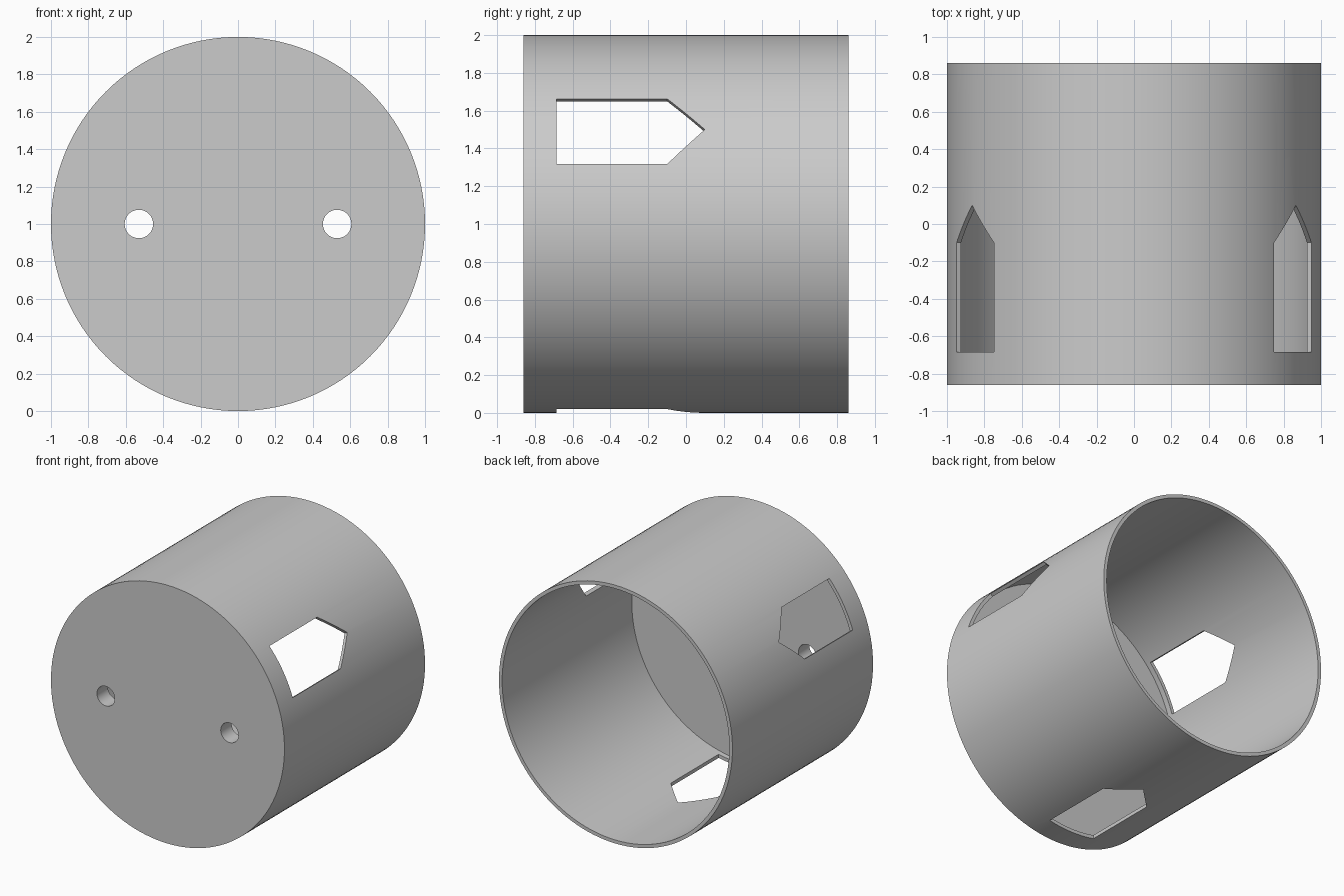
import bpy, bmesh, math
from mathutils import Matrix, Vector

RADIUS, HALF_LENGTH, WALL, PLATE = 1.0, 0.86, 0.027, 0.133
SEGMENTS = 128
AXIS_HEIGHT = RADIUS

if "Cube" in bpy.data.objects:
    bpy.data.objects.remove(bpy.data.objects["Cube"], do_unlink=True)

grey = bpy.data.materials.new("plain grey")
grey.use_nodes = True
colour = (0.6, 0.6, 0.6, 1)
grey.diffuse_color = colour
grey.node_tree.nodes["Principled BSDF"].inputs["Base Color"].default_value = colour


def to_object(bm, name):
    bmesh.ops.recalc_face_normals(bm, faces=bm.faces)
    mesh = bpy.data.meshes.new(name)
    bm.to_mesh(mesh)
    bm.free()
    mesh.materials.append(grey)
    obj = bpy.data.objects.new(name, mesh)
    bpy.context.collection.objects.link(obj)
    return obj


def rod(name, radius, y0, y1, x=0, segments=SEGMENTS):
    """Solid cylinder lying along y."""
    bm = bmesh.new()
    place = Matrix.Translation((x, (y0 + y1) / 2, AXIS_HEIGHT)) @ Matrix.Rotation(math.pi / 2, 4, "X")
    bmesh.ops.create_cone(bm, cap_ends=True, segments=segments, radius1=radius,
                          radius2=radius, depth=y1 - y0, matrix=place)
    return to_object(bm, name)


def window_cutter(angle):
    """Pointed window outline pushed out through the wall at an angle."""
    half, start, shoulder = 0.2, -0.685, -0.10
    outline = [(-half, start), (half, start), (half, shoulder),
               (0, shoulder + half), (-half, shoulder)]
    radial = Vector((math.cos(angle), 0, math.sin(angle)))
    tangent = Vector((-radial.z, 0, radial.x))
    centre = Vector((0, 0, AXIS_HEIGHT))
    bm = bmesh.new()
    verts = [bm.verts.new(centre + radial * 0.6 + tangent * t + Vector((0, y, 0)))
             for t, y in outline]
    face = bm.faces.new(verts)
    grown = bmesh.ops.extrude_face_region(bm, geom=[face])["geom"]
    bmesh.ops.translate(bm, vec=radial * 0.7,
                        verts=[v for v in grown if isinstance(v, bmesh.types.BMVert)])
    return to_object(bm, "window_cutter")


# Drum, hollowed from the back so a thick front plate remains
drum = rod("drum", RADIUS, -HALF_LENGTH, HALF_LENGTH)
cutters = [rod("bore_cutter", RADIUS - WALL, PLATE - HALF_LENGTH, HALF_LENGTH + 0.2)]

# Two round holes in the front plate
for side in (-1, 1):
    cutters.append(rod("hole_cutter", 0.076, -HALF_LENGTH - 0.1, PLATE - HALF_LENGTH + 0.1,
                       0.53 * side, 48))

# Three pointed windows, evenly spaced around the wall
for degrees in (30, 150, 270):
    cutters.append(window_cutter(math.radians(degrees)))

bpy.ops.object.select_all(action="DESELECT")
bpy.context.view_layer.objects.active = drum
drum.select_set(True)
for cutter in cutters:
    cutter.hide_render = True
    mod = drum.modifiers.new("cut", "BOOLEAN")
    mod.operation, mod.solver, mod.object = "DIFFERENCE", "EXACT", cutter
    bpy.ops.object.modifier_apply(modifier=mod.name)
    bpy.data.objects.remove(cutter, do_unlink=True)

bpy.ops.object.shade_smooth_by_angle(angle=math.radians(30))
